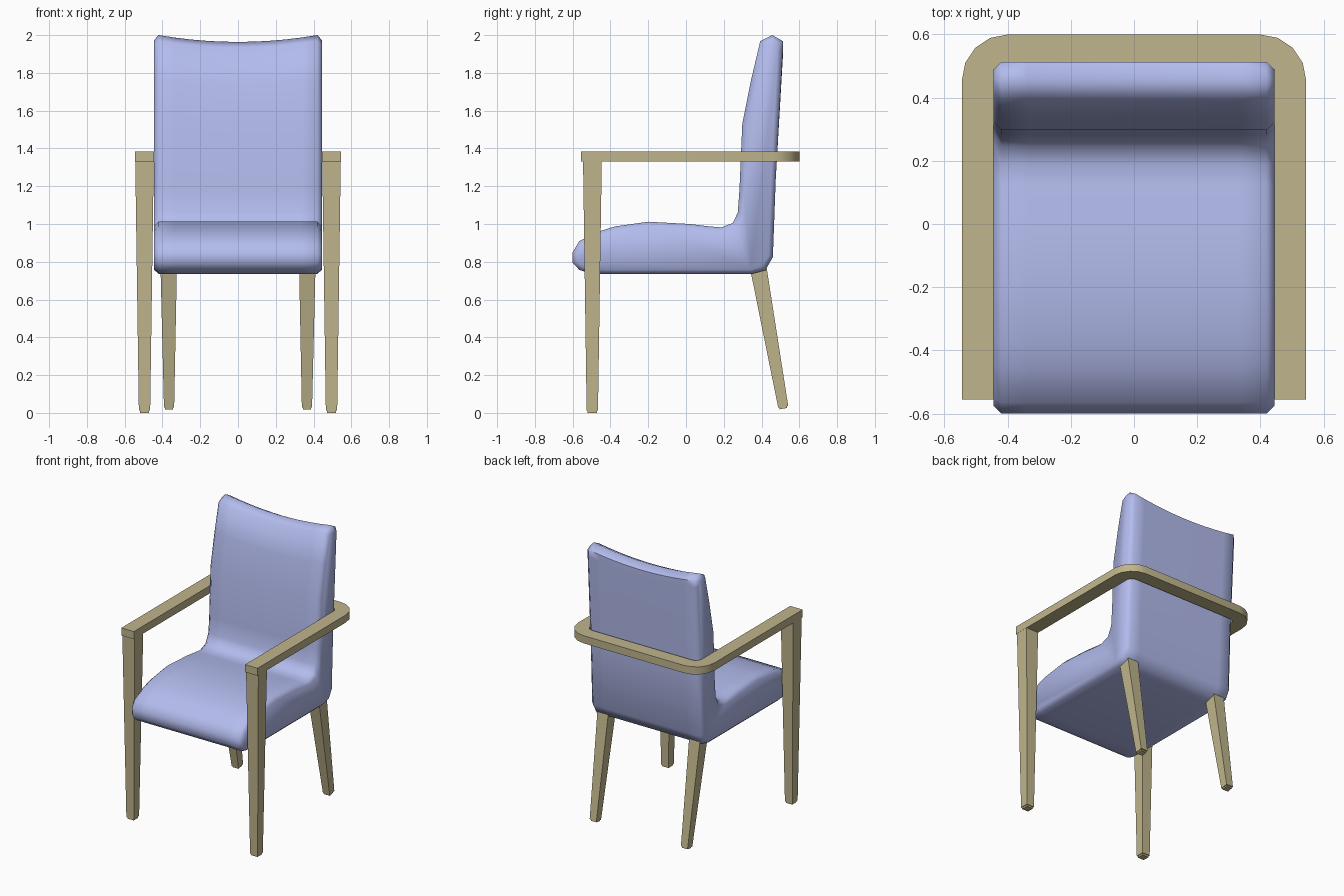
import bpy, bmesh, math
from mathutils import Vector

if "Cube" in bpy.data.objects:
    bpy.data.objects.remove(bpy.data.objects["Cube"])


def material(name, rgb):
    m = bpy.data.materials.new(name)
    m.diffuse_color = (*rgb, 1)
    m.use_nodes = True
    m.node_tree.nodes["Principled BSDF"].inputs["Base Color"].default_value = m.diffuse_color
    return m


FABRIC = material("fabric", (0.45, 0.50, 0.85))
WOOD = material("wood", (0.52, 0.46, 0.26))


def finish(name, bm, mat, smooth=None):
    bmesh.ops.recalc_face_normals(bm, faces=bm.faces)
    me = bpy.data.meshes.new(name)
    bm.to_mesh(me)
    bm.free()
    me.materials.append(mat)
    ob = bpy.data.objects.new(name, me)
    bpy.context.collection.objects.link(ob)
    if smooth:
        bpy.ops.object.select_all(action='DESELECT')
        bpy.context.view_layer.objects.active = ob
        ob.select_set(True)
        bpy.ops.object.shade_smooth_by_angle(angle=math.radians(smooth))
    return ob


def loft(bm, rings):
    """Bridge a list of equal-length closed rings and cap both ends."""
    rows = [[bm.verts.new(p) for p in r] for r in rings]
    n = len(rows[0])
    for a, b in zip(rows, rows[1:]):
        for i in range(n):
            j = (i + 1) % n
            bm.faces.new((a[i], a[j], b[j], b[i]))
    bm.faces.new(rows[0][::-1])
    bm.faces.new(rows[-1])


# Upholstered shell: one side profile (y, z), swept across x with chamfered ends
profile = [Vector(p) for p in (
    (-.60, .85), (-.60, .795), (-.565, .757), (-.52, .742), (-.44, .735),
    (.345, .735), (.42, .755), (.46, .825), (.475, 1.235), (.513, 1.92),
    (.513, 1.968), (.457, 2.0), (.393, 1.968), (.345, 1.765), (.298, 1.53),
    (.283, 1.18), (.274, 1.06), (.247, 1.005), (.187, .982), (.125, .987),
    (.02, 1.0), (-.2, 1.012), (-.377, .987), (-.456, .962), (-.565, .91))]


def inset(pts, d):
    out = []
    for i, p in enumerate(pts):
        a = (p - pts[i - 1]).normalized()
        b = (pts[(i + 1) % len(pts)] - p).normalized()
        na, nb = Vector((-a.y, a.x)), Vector((-b.y, b.x))
        out.append(p + (na + nb) * (d / (1 + na.dot(nb))))
    return out


def shell_ring(x, pts):
    sag = 0.036 * max(0, 1 - (x / 0.42) ** 2)   # dip along the top edge
    return [(x, p.x, p.y - sag * max(0, (p.y - 1.3) / 0.7)) for p in pts]


edge = inset(profile, 0.024)
rings = [shell_ring(-.445, edge)]
rings += [shell_ring(-.42 + .84 * i / 10, profile) for i in range(11)]
rings += [shell_ring(.445, edge)]
bm = bmesh.new()
loft(bm, rings)
finish("upholstered_seat_and_back", bm, FABRIC, 60)

# Arm rail: flat U-shaped bar with rounded rear corners
R_OUT, R_IN, CX, CY = 0.145, 0.045, 0.40, 0.455


def arc(r, sx):
    return [(sx * (CX + r * math.cos(t)), CY + r * math.sin(t))
            for t in (math.pi / 2 * i / 4 for i in range(5))]


def u_line(r):
    return ([(CX + r, -.555)] + arc(r, 1) + arc(r, -1)[::-1] + [(-CX - r, -.555)])


bm = bmesh.new()
sections = [[(ox, oy, 1.33), (ox, oy, 1.385), (ix, iy, 1.385), (ix, iy, 1.33)]
            for (ox, oy), (ix, iy) in zip(u_line(R_OUT), u_line(R_IN))]
loft(bm, sections)
finish("arm_rail", bm, WOOD, 30)


# Tapered legs, each with a small foot glide
def quad(x0, x1, y0, z0, y1, z1):
    return [(x0, y0, z0), (x1, y0, z0), (x1, y1, z1), (x0, y1, z1)]


def mirrored(name, rings):
    for side, s in (("right", 1), ("left", -1)):
        bm = bmesh.new()
        loft(bm, [[(s * x, y, z) for x, y, z in r] for r in rings])
        finish(f"{side}_{name}", bm, WOOD)


mirrored("front_leg", [quad(.465, .525, -.526, .012, -.466, .012),
                       quad(.446, .544, -.545, 1.33, -.446, 1.33)])
mirrored("front_foot", [quad(.47, .52, -.521, 0, -.471, 0),
                        quad(.47, .52, -.521, .02, -.471, .02)])
mirrored("back_leg", [quad(.338, .392, .488, .028, .541, .038),
                      quad(.323, .411, .332, .80, .422, .80)])
mirrored("back_foot", [quad(.343, .387, .495, .019, .536, .026),
                       quad(.343, .387, .492, .036, .533, .043)])
